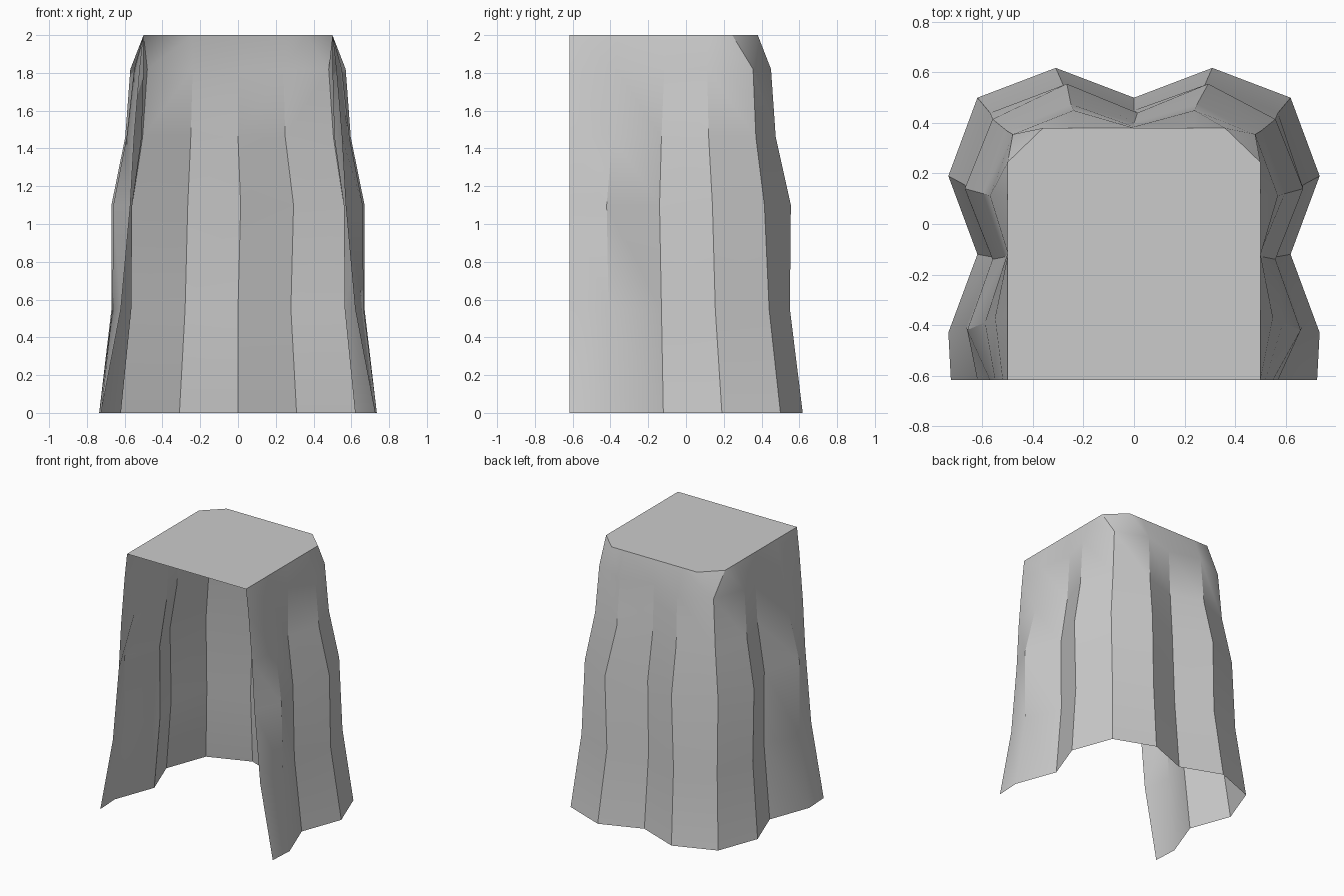
import bpy, bmesh

if "Cube" in bpy.data.objects:
    bpy.data.objects.remove(bpy.data.objects["Cube"])

LEVELS = [0, 0.55, 1.1, 1.46, 1.82]
# Right-half fold lines from back centre to front edge: x and y at each level
FOLDS = [
    ([0, 0, 0, 0, 0], [0.50, 0.45, 0.44, 0.40, 0.385]),
    ([0.31, 0.28, 0.28, 0.25, 0.24], [0.618, 0.55, 0.555, 0.475, 0.45]),
    ([0.62, 0.57, 0.56, 0.505, 0.48], [0.50, 0.44, 0.415, 0.37, 0.355]),
    ([0.735, 0.67, 0.67, 0.597, 0.57], [0.19, 0.155, 0.14, 0.12, 0.112]),
    ([0.62, 0.565, 0.56, 0.51, 0.50], [-0.12, -0.13, -0.14, -0.13, -0.115]),
    ([0.735, 0.665, 0.66, 0.59, 0.55], [-0.43, -0.41, -0.42, -0.39, -0.37]),
    ([0.725, 0.62, 0.57, 0.55, 0.52], [-0.618] * 5),
]
# Flat top rim; the corner fold opens into two points
RIM = [[(0, 0.38)], [(0.24, 0.38)], [(0.36, 0.38), (0.5, 0.245)], [(0.5, 0.12)],
       [(0.5, -0.125)], [(0.5, -0.365)], [(0.5, -0.618)]]

bm = bmesh.new()


def column(i, side):
    xs, ys = FOLDS[i]
    verts = []
    for k, z in enumerate(LEVELS):
        lean = 0.014 if k == 2 and i < 2 else 0   # slight sideways sway at the back
        verts.append(bm.verts.new((side * xs[k] + lean, ys[k], z)))
    tops = [bm.verts.new((side * x, y, 2)) for x, y in RIM[i]]
    return verts, tops if side > 0 else tops[::-1]


# Hanging folds around the left, back and right sides
cols = [column(i, -1) for i in range(6, 0, -1)] + [column(i, 1) for i in range(7)]
for (a, ta), (b, tb) in zip(cols, cols[1:]):
    a, b = a + [ta[-1]], b + [tb[0]]
    for k in range(len(LEVELS)):
        bm.faces.new((a[k], a[k + 1], b[k + 1], b[k]))

# Corner gussets and flat top
for verts, tops in cols:
    if len(tops) == 2:
        bm.faces.new((verts[-1], tops[0], tops[1]))
bm.faces.new([v for _, tops in cols for v in tops][::-1])
bm.normal_update()
top = max(bm.faces, key=lambda f: f.calc_area())
if top.normal.z < 0:
    top.normal_flip()
bmesh.ops.recalc_face_normals(bm, faces=bm.faces[:])
bm.normal_update()
if top.normal.z < 0:
    bmesh.ops.reverse_faces(bm, faces=bm.faces[:])

mesh = bpy.data.meshes.new("draped_cloth")
bm.to_mesh(mesh)
bm.free()
cloth = bpy.data.objects.new("draped_cloth", mesh)
bpy.context.collection.objects.link(cloth)
bpy.context.view_layer.objects.active = cloth
cloth.select_set(True)
bpy.ops.object.shade_smooth_by_angle(angle=0.52)
